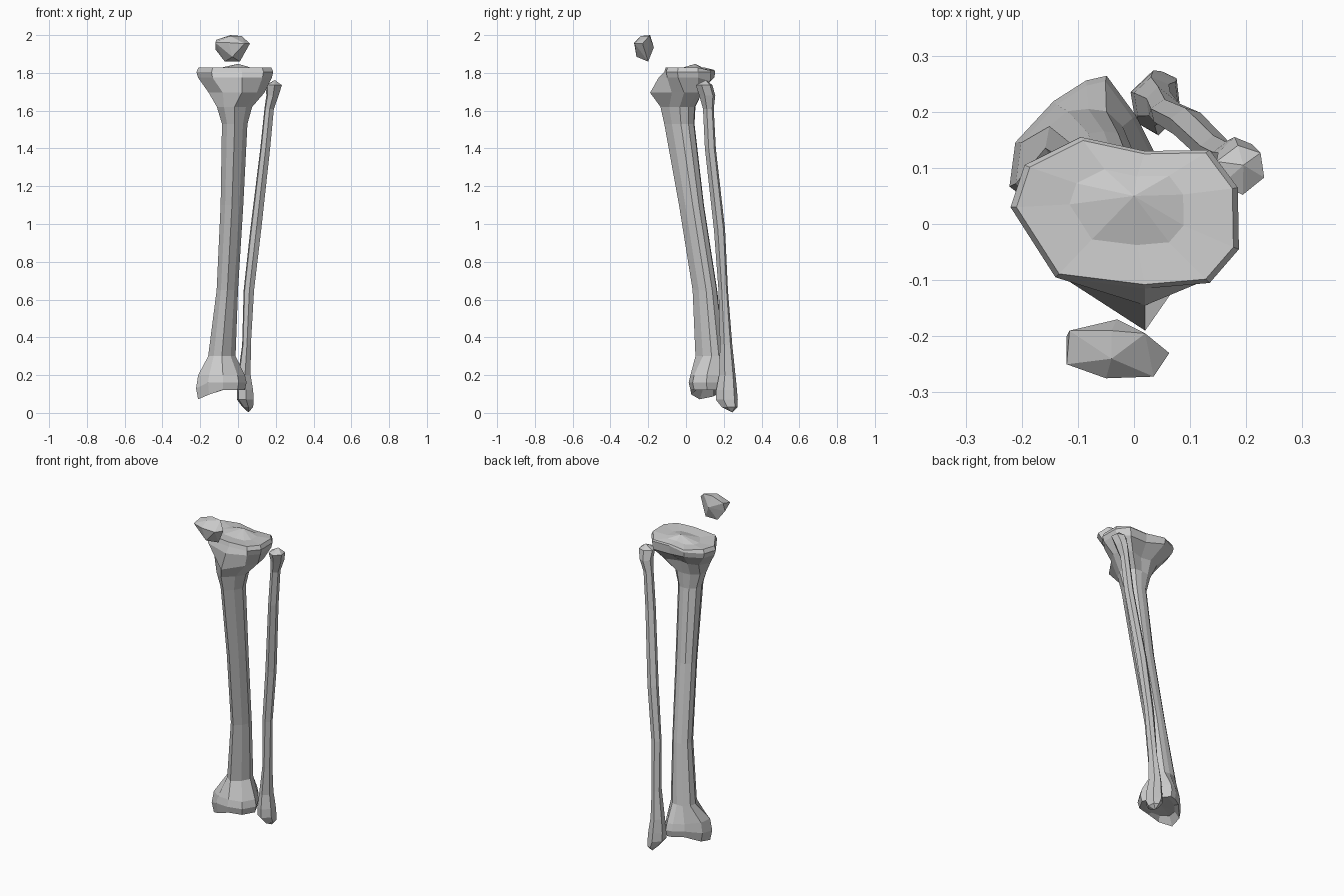
import bpy, bmesh


def finish(name, bm):
    bmesh.ops.recalc_face_normals(bm, faces=bm.faces)
    mesh = bpy.data.meshes.new(name)
    bm.to_mesh(mesh)
    bm.free()
    obj = bpy.data.objects.new(name, mesh)
    bpy.context.collection.objects.link(obj)
    return obj


def loft(name, rings, bottom, top):
    """Skin rings from bottom to top and close both ends on a centre point."""
    bm = bmesh.new()
    loops = [[bm.verts.new(p) for p in ring] for ring in rings]
    n = len(rings[0])
    for a, b in zip(loops, loops[1:]):
        for i in range(n):
            j = (i + 1) % n
            bm.faces.new((a[i], a[j], b[j], b[i]))
    for loop, tip in ((loops[0], bottom), (loops[-1], top)):
        c = bm.verts.new(tip)
        for i in range(n):
            bm.faces.new((loop[i], loop[(i + 1) % n], c))
    return finish(name, bm)


def box_ring(section, z, x0, x1, y0, y1):
    """Fit a unit cross-section into the given bounds."""
    return [((x0 + x1) / 2 + u * (x1 - x0) / 2,
             (y0 + y1) / 2 + v * (y1 - y0) / 2, z) for u, v in section]


def scaled(outline, z, s, cx, cy, dz={}):
    return [(cx + (x - cx) * s, cy + (y - cy) * s, z + dz.get(i, 0))
            for i, (x, y) in enumerate(outline)]


# Shin bone: outlines run front, left, back, right
plateau = [(.02, -.115), (-.14, -.095), (-.22, .03), (-.195, .105), (-.095, .155),
           (.02, .13), (.135, .132), (.185, .065), (.187, -.045), (.135, -.105)]
neck = [(.02, -.19), (-.08, -.085), (-.155, -.01), (-.12, .05), (-.06, .07),
        (0, .06), (.08, .085), (.13, .06), (.14, -.01), (.10, -.075)]
ankle = [(-.08, .02), (-.155, .025), (-.215, .07), (-.205, .145), (-.14, .215),
         (-.085, .25), (-.05, .258), (0, .19), (.04, .11), (0, .04)]
crest = [(0, -1), (-.6, -.6), (-1, .1), (-.9, .6), (-.45, .95),
         (.05, 1), (.5, .95), (.9, .6), (1, .1), (.65, -.5)]
shaft = [(.30, -.158, -.013, .05, .205), (.65, -.113, 0, .035, .165),
         (1.10, -.092, .028, -.037, .095), (1.53, -.085, .05, -.115, .045),
         (1.62, -.112, .075, -.135, .05)]

knob = {1: -.025, 2: -.05, 3: -.035}      # inner ankle knob hangs lower
rings = [scaled(ankle, .12, .72, -.085, .135),
         scaled(ankle, .122, .97, -.09, .135, knob),
         scaled(ankle, .16, 1.05, -.075, .135, {2: -.03, 3: -.02}),
         scaled(ankle, .20, .97, -.08, .135)]
rings += [box_ring(crest, *r) for r in shaft]
rings += [scaled(neck, 1.695, 1, 0, 0),
          scaled(plateau, 1.775, .96, -.01, .03, {5: -.02, 6: -.02}),
          scaled(plateau, 1.805, 1, 0, 0),
          scaled(plateau, 1.828, .95, -.01, .03, {4: -.012, 5: -.015, 6: -.015}),
          scaled(plateau, 1.822, .5, -.01, .04)]
rings[10][0] = (.02, -.145, 1.775)        # front bump slopes down to the neck
loft("shin_bone", rings, (-.08, .135, .125), (0, .05, 1.848))

# Calf bone: slim six-sided shaft with a swollen foot and head
slim = [(.1, -1), (-.8, -.6), (-1, .35), (-.1, 1), (.85, .7), (1, -.3)]
fibula = [(.03, .025, .08, .19, .272), (.07, -.005, .083, .158, .274),
          (.12, -.006, .08, .16, .27), (.20, 0, .067, .175, .262),
          (.36, .022, .068, .18, .245), (.65, .03, .085, .172, .222),
          (.97, .065, .123, .148, .207), (1.40, .118, .17, .10, .158),
          (1.61, .14, .19, .09, .147), (1.68, .15, .215, .07, .155),
          (1.735, .147, .232, .052, .14)]
loft("calf_bone", [box_ring(slim, *r) for r in fibula],
     (.055, .245, .003), (.195, .105, 1.762))

# Kneecap: faceted hull of a few points
bm = bmesh.new()
for p in [(-.115, -.19, 1.975), (-.04, -.19, 2), (.02, -.195, 1.995), (.063, -.23, 1.955),
          (.01, -.2, 1.86), (-.07, -.2, 1.86), (-.12, -.2, 1.925), (-.03, -.17, 1.935),
          (-.12, -.25, 1.96), (-.05, -.275, 1.96), (.035, -.272, 1.955),
          (-.03, -.262, 1.885), (-.04, -.24, 1.995)]:
    bm.verts.new(p)
bmesh.ops.convex_hull(bm, input=bm.verts)
finish("kneecap", bm)
